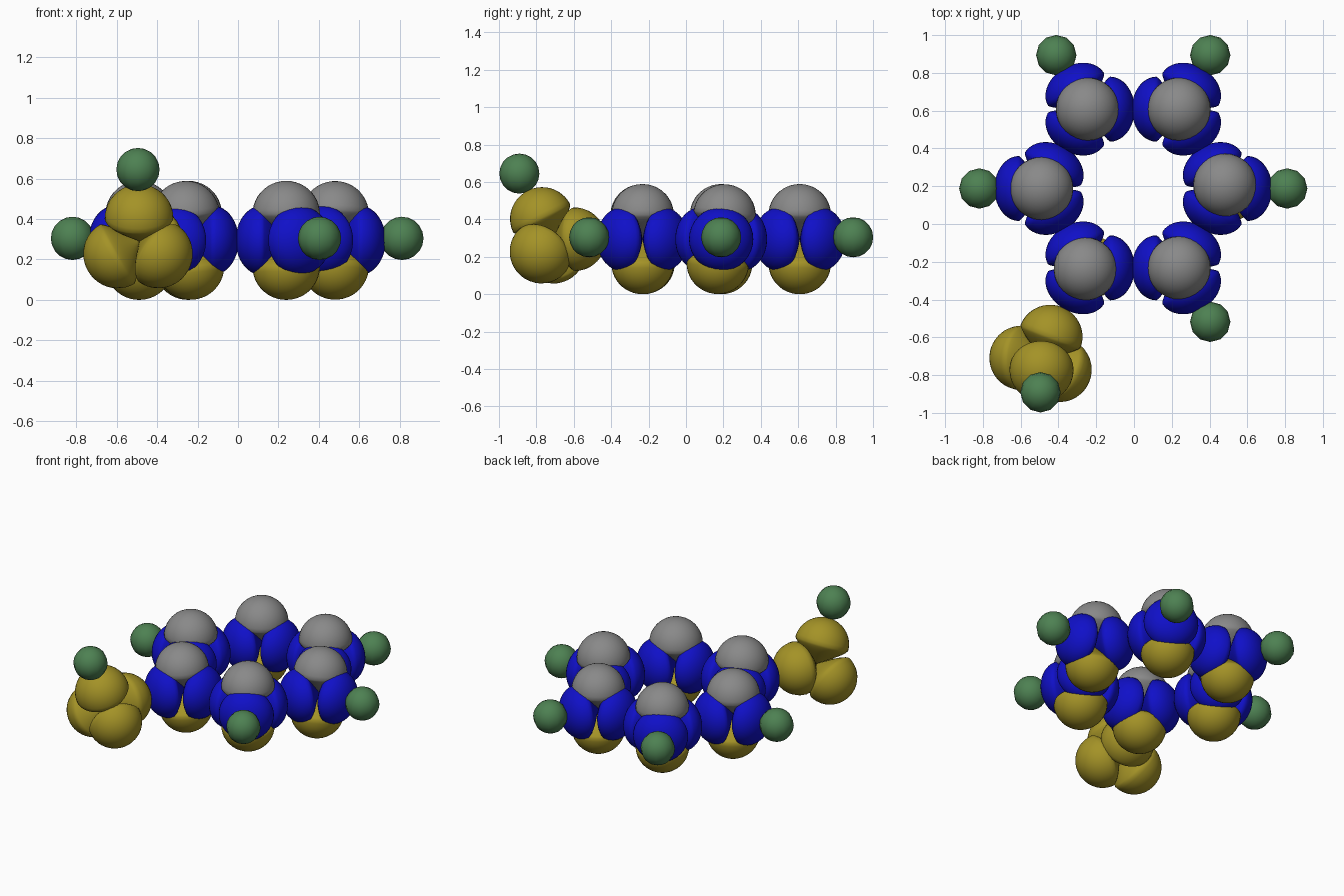
import bpy, bmesh, math
from mathutils import Vector

if "Cube" in bpy.data.objects:
    bpy.data.objects.remove(bpy.data.objects["Cube"])


def material(name, rgb):
    m = bpy.data.materials.new(name)
    m.diffuse_color = (*rgb, 1)
    m.use_nodes = True
    m.node_tree.nodes["Principled BSDF"].inputs["Base Color"].default_value = m.diffuse_color
    return m


BLUE = material("deep blue", (0.005, 0.005, 0.58))
GRAY = material("mid gray", (0.25, 0.25, 0.25))
YELLOW = material("olive yellow", (0.37, 0.29, 0.02))
GREEN = material("leaf green", (0.075, 0.22, 0.085))


def finish(bm, name, mat):
    bmesh.ops.recalc_face_normals(bm, faces=bm.faces)
    for f in bm.faces:
        f.smooth = True
    me = bpy.data.meshes.new(name)
    bm.to_mesh(me)
    bm.free()
    me.materials.append(mat)
    return me


def lobe_mesh(name, mat, length, belly, radius, segs=32, n=11):
    """Lobe along +z: cone-like tip at the origin, rounded cap at the far end."""
    profile = []
    for i in range(1, n):
        u = i / n
        profile.append((radius * (1.15 * u - 0.15 * u ** 5), belly * u))
    for i in range(n):
        t = math.pi / 2 * i / n
        profile.append((radius * math.cos(t), belly + (length - belly) * math.sin(t)))
    bm = bmesh.new()
    rings = [[bm.verts.new((r * math.cos(a), r * math.sin(a), z))
              for a in (2 * math.pi * k / segs for k in range(segs))] for r, z in profile]
    tip, end = bm.verts.new((0, 0, 0)), bm.verts.new((0, 0, length))
    for k in range(segs):
        j = (k + 1) % segs
        bm.faces.new((tip, rings[0][j], rings[0][k]))
        bm.faces.new((end, rings[-1][k], rings[-1][j]))
        for a, b in zip(rings, rings[1:]):
            bm.faces.new((a[k], a[j], b[j], b[k]))
    return finish(bm, name, mat)


def ball_mesh(name, mat, radius):
    bm = bmesh.new()
    bmesh.ops.create_uvsphere(bm, u_segments=12, v_segments=10, radius=radius)
    return finish(bm, name, mat)


flat_lobe = lobe_mesh("flat_lobe", BLUE, 0.25, 0.12, 0.172)
upper_lobe = lobe_mesh("upper_lobe", GRAY, 0.2945, 0.13, 0.167)
lower_lobe = lobe_mesh("lower_lobe", YELLOW, 0.2945, 0.13, 0.167)
side_lobe = lobe_mesh("side_lobe", YELLOW, 0.295, 0.128, 0.17)
small_ball = ball_mesh("small_ball", GREEN, 0.107)


def place(name, mesh, loc, direction=(0, 0, 1)):
    ob = bpy.data.objects.new(name, mesh)
    ob.location = loc
    ob.rotation_mode = 'QUATERNION'
    ob.rotation_quaternion = Vector((0, 0, 1)).rotation_difference(Vector(direction).normalized())
    bpy.context.collection.objects.link(ob)


def heading(deg):
    return Vector((math.cos(math.radians(deg)), math.sin(math.radians(deg)), 0))


# Six-sided ring of lobe clusters, with a ball outside all but one
centre = Vector((-0.004, 0.188, 0.2945))
lean = {0: (0, 0.14, 0), 240: (-0.09, -0.04, 0)}
for i in range(6):
    deg = 60 * i
    c = centre + heading(deg) * 0.485
    for j in range(3):
        place(f"ring_{i}_flat_lobe_{j}", flat_lobe, c, heading(deg + 120 * j))
    axis = Vector((0, 0, 1)) + Vector(lean.get(deg, (0, 0, 0)))
    place(f"ring_{i}_upper_lobe", upper_lobe, c, axis)
    place(f"ring_{i}_lower_lobe", lower_lobe, c, -axis)
    if deg != 240:
        place(f"ring_{i}_ball", small_ball, c + heading(deg) * 0.33 + Vector((0, 0, 0.01)))

# Four-lobed side cluster with its raised ball
side = Vector((-0.487, -0.715, 0.29))
directions = {"top": (-0.02, -0.44, 0.897), "inner": (0.35, 0.93, 0.03),
              "left": (-0.87, 0.05, -0.5), "right": (0.78, -0.48, -0.52)}
for name, d in directions.items():
    place(f"side_{name}_lobe", side_lobe, side, d)
place("side_ball", small_ball, (-0.495, -0.891, 0.645))
